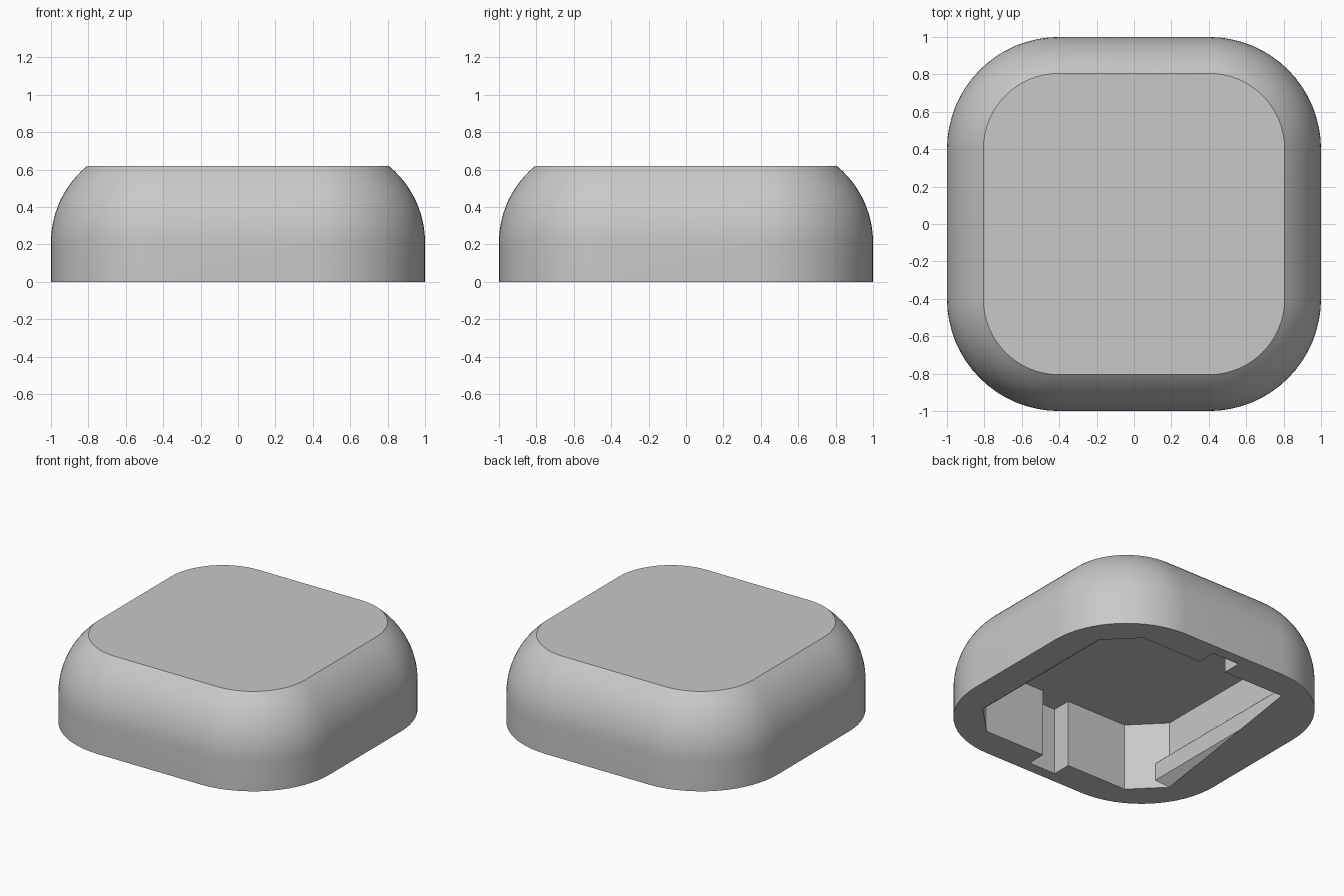
import bpy
import bmesh
import math

if "Cube" in bpy.data.objects:
    bpy.data.objects.remove(bpy.data.objects["Cube"])

grey = bpy.data.materials.new("light grey")
grey.diffuse_color = (0.58, 0.58, 0.58, 1)
grey.use_nodes = True
grey.node_tree.nodes["Principled BSDF"].inputs["Base Color"].default_value = grey.diffuse_color


def make_object(name, bm):
    bmesh.ops.recalc_face_normals(bm, faces=bm.faces[:])
    mesh = bpy.data.meshes.new(name)
    bm.to_mesh(mesh)
    bm.free()
    mesh.materials.append(grey)
    obj = bpy.data.objects.new(name, mesh)
    bpy.context.collection.objects.link(obj)
    return obj


def extrude_face(bm, points, offset):
    face = bm.faces.new([bm.verts.new(p) for p in points])
    geom = bmesh.ops.extrude_face_region(bm, geom=[face])["geom"]
    verts = [g for g in geom if isinstance(g, bmesh.types.BMVert)]
    bmesh.ops.translate(bm, verts=verts, vec=offset)


def rounded_square(half, radius, z, steps=16):
    c = half - radius
    ring = []
    for q, (sx, sy) in enumerate([(1, 1), (-1, 1), (-1, -1), (1, -1)]):
        for i in range(steps + 1):
            a = math.pi / 2 * (q + i / steps)
            ring.append((sx * c + radius * math.cos(a), sy * c + radius * math.sin(a), z))
    return ring


# Outer body: upright wall, then an arc up to the flat top
R, ZC, TOP = 0.53, 0.21, 0.62
levels = [(1.0, 0.0)]
end = math.asin((TOP - ZC) / R)
for i in range(13):
    a = end * i / 12
    levels.append((1 - R + R * math.cos(a), ZC + R * math.sin(a)))

bm = bmesh.new()
rings = [[bm.verts.new(p) for p in rounded_square(h, h - 0.4, z)] for h, z in levels]
n = len(rings[0])
for low, high in zip(rings, rings[1:]):
    for i in range(n):
        j = (i + 1) % n
        bm.faces.new((low[i], low[j], high[j], high[i]))
bm.faces.new(rings[0][::-1])
bm.faces.new(rings[-1])
body = make_object("body", bm)

# Hollow underside: chamfered square with a notch in the front and back walls
W, C, NX, NY, DEPTH = 0.785, 0.58, 0.105, 0.92, 0.477
half_outline = [(W, -C), (W, C), (C, W), (NX, W), (NX, NY),
                (-NX, NY), (-NX, W), (-C, W)]
outline = half_outline + [(-x, -y) for x, y in half_outline]
bm = bmesh.new()
extrude_face(bm, [(x, y, -0.2) for x, y in outline], (0, 0, DEPTH + 0.2))
cutter = make_object("cavity_cutter", bm)
cutter.hide_render = True
cutter.hide_viewport = True

cut = body.modifiers.new("cavity", "BOOLEAN")
cut.operation = "DIFFERENCE"
cut.solver = "EXACT"
cut.object = cutter
bpy.context.view_layer.objects.active = body
body.select_set(True)
bpy.ops.object.modifier_apply(modifier=cut.name)
bpy.ops.object.shade_smooth_by_angle(angle=math.radians(30))
bpy.data.objects.remove(cutter)

# Snap ridges along the inside of the left and right walls
profile = [(W, 0.0), (0.72, 0.056), (0.72, 0.18), (W, 0.24)]
for side, name in ((-1, "left_ridge"), (1, "right_ridge")):
    bm = bmesh.new()
    extrude_face(bm, [(side * x, -0.65, z) for x, z in profile], (0, 1.3, 0))
    make_object(name, bm)

# Flat web closing one corner of the rim
bm = bmesh.new()
bm.faces.new([bm.verts.new(p) for p in ((-W, -C, 0), (-C, W, 0), (-W, C, 0))])
web = make_object("rim_web", bm)
if web.data.polygons[0].normal.z > 0:
    web.data.flip_normals()
